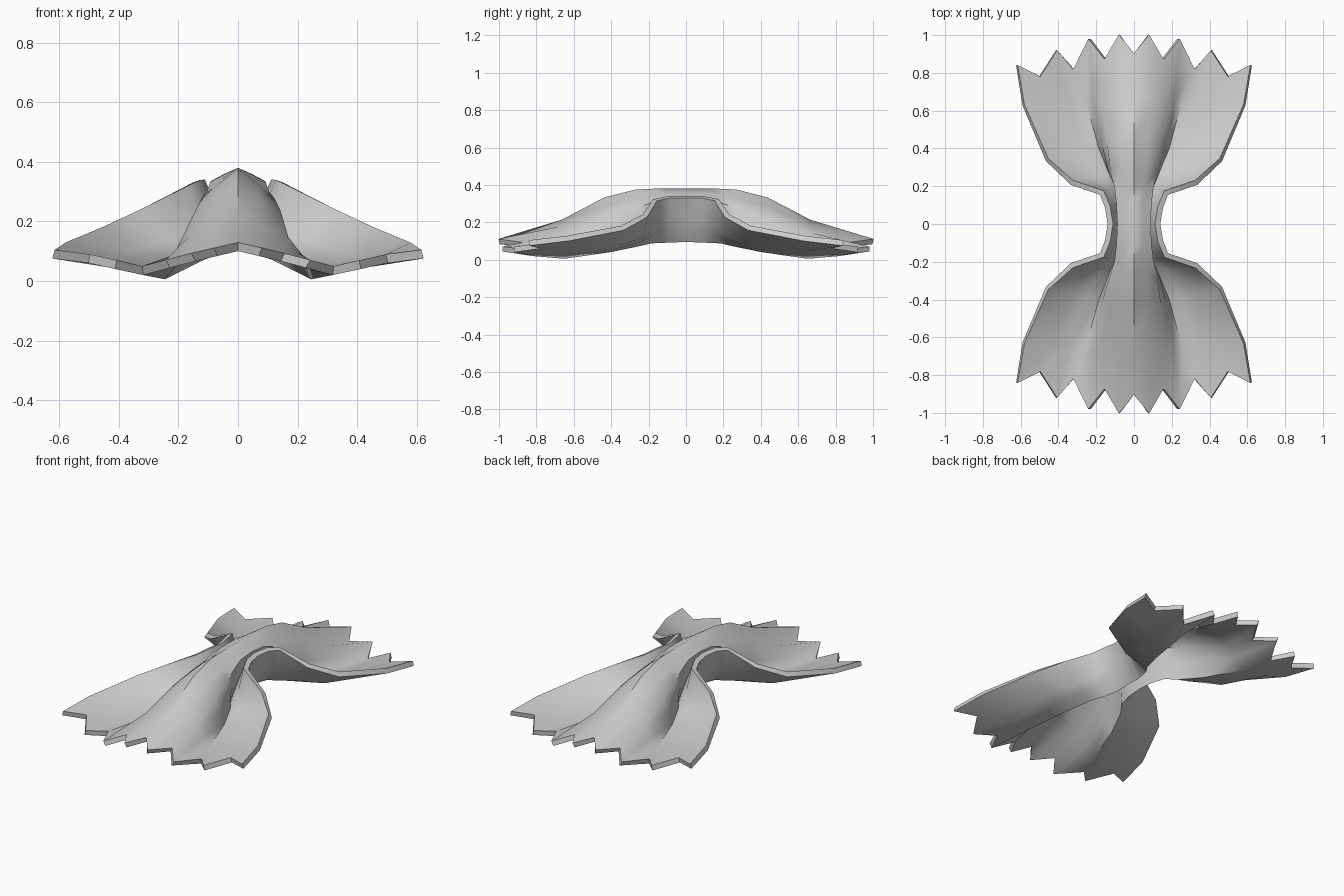
import bpy
import bmesh
import math

if "Cube" in bpy.data.objects:
    bpy.data.objects.remove(bpy.data.objects["Cube"], do_unlink=True)

# Half sections from the waist outwards: (middle y, edge y),
# then x, z of ridge, shoulder, valley, flank and edge
sections = [
    ((0, 0), (0, .365), (.075, .33), (.045, .11), (.085, .24), (.125, .335)),
    ((.11, .09), (0, .365), (.08, .325), (.05, .105), (.1, .23), (.14, .335)),
    ((.2, .165), (0, .365), (.09, .295), (.075, .1), (.14, .18), (.17, .32)),
    ((.27, .22), (0, .36), (.11, .27), (.12, .085), (.24, .13), (.33, .235)),
    ((.43, .34), (0, .32), (.13, .23), (.18, .055), (.34, .09), (.46, .17)),
    ((.66, .63), (0, .2), (.16, .135), (.25, .02), (.43, .06), (.585, .115)),
    ((.9, .84), (0, .115), (.15, .08), (.32, .035), (.5, .075), (.62, .09)),
]
# Zigzag cut of the end, from the middle to the edge
zigzag = [.9, 1, .87, .98, .82, .92, .78, .84]


def half_row(index):
    """Points from ridge to edge, with midpoints added between key points."""
    (y_mid, y_edge), *keys = sections[index]
    flat = []
    for a, b in zip(keys[:3], keys[1:4]):
        flat += [a, ((a[0] + b[0]) / 2, (a[1] + b[1]) / 2)]
    flat += keys[3:]
    row = []
    for i, (x, z) in enumerate(flat):
        y = y_mid + (y_edge - y_mid) * (i / 7) ** 2
        if index == len(sections) - 1:
            y = zigzag[i]
        row.append((x, y, z))
    return row


# Folded sheet, mirrored across both axes
bm = bmesh.new()
last = len(sections) - 1
grid = []
for j in range(-last, last + 1):
    half = half_row(abs(j))
    sign = -1 if j < 0 else 1
    row = [(-x, sign * y, z) for x, y, z in reversed(half[1:])]
    row += [(x, sign * y, z) for x, y, z in half]
    grid.append([bm.verts.new(p) for p in row])
for near, far in zip(grid, grid[1:]):
    for i in range(len(near) - 1):
        bm.faces.new((near[i], near[i + 1], far[i + 1], far[i]))
mesh = bpy.data.meshes.new("pinched_bow")
bm.to_mesh(mesh)
bm.free()
bow = bpy.data.objects.new("pinched_bow", mesh)
bpy.context.collection.objects.link(bow)

# Sheet thickness
solid = bow.modifiers.new("thickness", 'SOLIDIFY')
solid.thickness = 0.03
solid.offset = 0

# Plain grey material
colour = (.6, .6, .6, 1)
grey = bpy.data.materials.new("light grey")
grey.use_nodes = True
grey.diffuse_color = colour
grey.node_tree.nodes["Principled BSDF"].inputs["Base Color"].default_value = colour
mesh.materials.append(grey)

bpy.context.view_layer.objects.active = bow
bow.select_set(True)
bpy.ops.object.modifier_apply(modifier="thickness")
bpy.ops.object.shade_smooth_by_angle(angle=math.radians(50))
